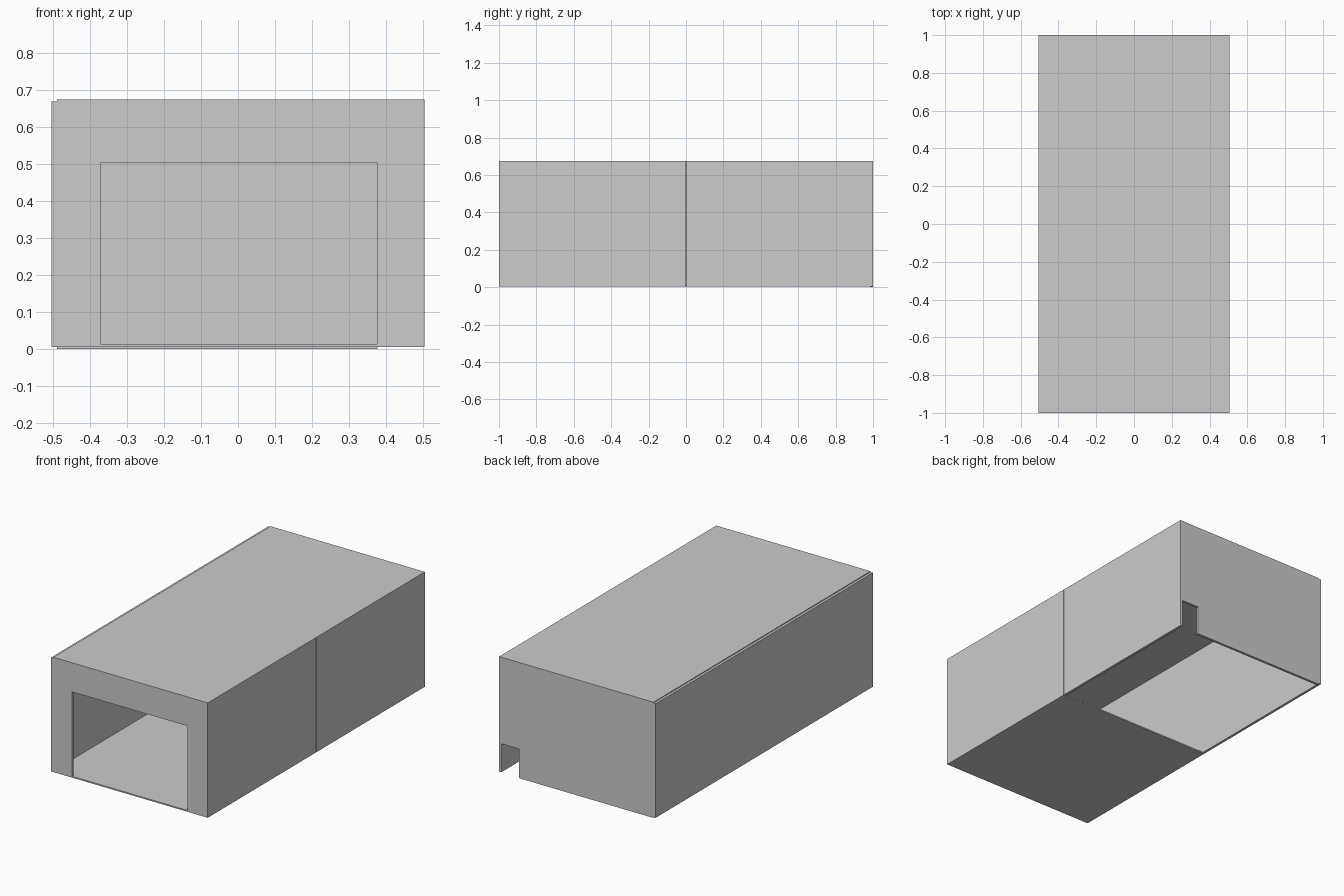
import bpy
import bmesh
from mathutils import Vector

cube = bpy.data.objects.get("Cube")
if cube:
    bpy.data.objects.remove(cube, do_unlink=True)

# Shared sizes
HALF_W, HALF_L = 0.505, 1.0
WALL = 0.015
BASE, WALL_TOP, ROOF_TOP = 0.005, 0.67, 0.675
FLOOR_TOP = 0.013
INNER_W = HALF_W - WALL
INNER_L = HALF_L - WALL
DOOR_L, DOOR_R, DOOR_TOP = -0.372, 0.376, 0.505
NOTCH_X, NOTCH_TOP = 0.378, 0.17
SEAM = 0.0015

grey = bpy.data.materials.new("plain grey")
grey.use_nodes = True
colour = (0.604, 0.604, 0.604, 1)
grey.diffuse_color = colour
grey.node_tree.nodes["Principled BSDF"].inputs["Base Color"].default_value = colour


def panel(name, outline, axis, start, end):
    """Extrude a flat outline along an axis (0 = x, 1 = y, 2 = z)."""
    bm = bmesh.new()
    verts = []
    for a, b in outline:
        co = [a, b]
        co.insert(axis, start)
        verts.append(bm.verts.new(co))
    face = bm.faces.new(verts)
    ext = bmesh.ops.extrude_face_region(bm, geom=[face])
    step = Vector((0, 0, 0))
    step[axis] = end - start
    moved = [v for v in ext["geom"] if isinstance(v, bmesh.types.BMVert)]
    bmesh.ops.translate(bm, verts=moved, vec=step)
    bmesh.ops.recalc_face_normals(bm, faces=bm.faces)
    mesh = bpy.data.meshes.new(name)
    bm.to_mesh(mesh)
    bm.free()
    mesh.materials.append(grey)
    obj = bpy.data.objects.new(name, mesh)
    bpy.context.collection.objects.link(obj)
    return obj


def rect(a0, a1, b0, b1):
    return [(a0, b0), (a1, b0), (a1, b1), (a0, b1)]


# Roof sheet, leaving the top of the right wall exposed
panel("roof", rect(-INNER_W, HALF_W, -HALF_L, HALF_L), 2, WALL_TOP, ROOF_TOP)

# Long side walls: one whole panel, one split in two halves
panel("right_wall", rect(-HALF_L, HALF_L, BASE, WALL_TOP), 0, -HALF_W, -INNER_W)
for name, y0, y1 in (("left_wall_front", -HALF_L, -SEAM),
                     ("left_wall_back", SEAM, HALF_L)):
    panel(name, rect(y0, y1, BASE, WALL_TOP), 0, INNER_W, HALF_W)

# Front wall with the doorway
panel("front_wall", [
    (-INNER_W, BASE), (DOOR_L, BASE), (DOOR_L, DOOR_TOP), (DOOR_R, DOOR_TOP),
    (DOOR_R, BASE), (INNER_W, BASE), (INNER_W, WALL_TOP), (-INNER_W, WALL_TOP),
], 1, -HALF_L, -INNER_L)

# Back wall with the low corner opening
panel("back_wall", [
    (-INNER_W, 0), (NOTCH_X, 0), (NOTCH_X, NOTCH_TOP),
    (INNER_W, NOTCH_TOP), (INNER_W, WALL_TOP), (-INNER_W, WALL_TOP),
], 1, INNER_L, HALF_L)

# Floor of the front half, with a tongue forming the door sill
panel("front_floor", [
    (-INNER_W, -INNER_L), (DOOR_L, -INNER_L), (DOOR_L, -HALF_L), (DOOR_R, -HALF_L),
    (DOOR_R, -INNER_L), (INNER_W, -INNER_L), (INNER_W, 0), (-INNER_W, 0),
], 2, BASE, FLOOR_TOP)
